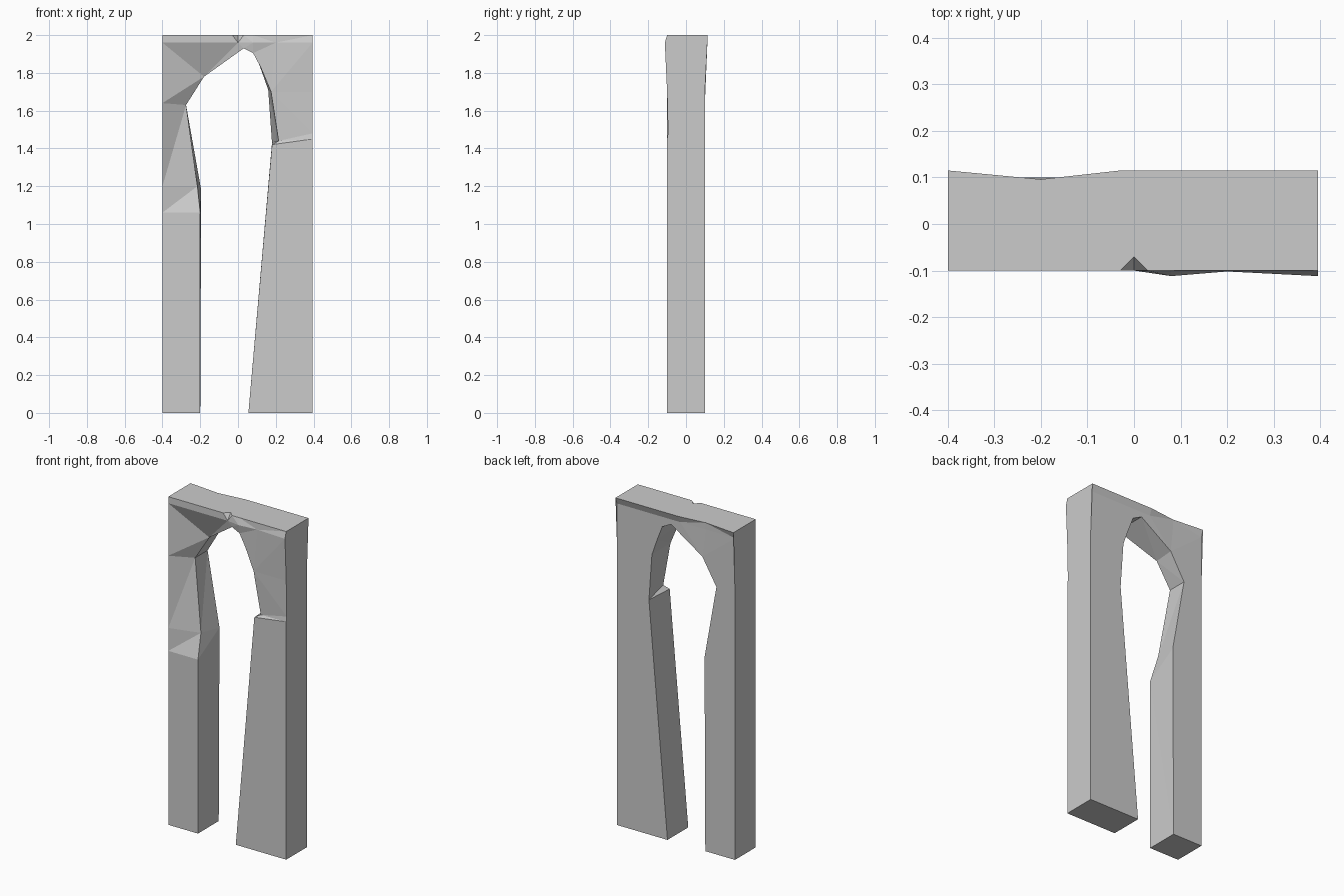
import bpy, bmesh

if "Cube" in bpy.data.objects:
    bpy.data.objects.remove(bpy.data.objects["Cube"])

FRONT, BACK, TOP, CREASE = -0.1, 0.1, 2.0, 1.96


# Cross-section of a leg: inner front, inner back, outer edge
def leg(ix, iy, iz, bx, bz, ox, oy, oz):
    of, ob = (ox, oy, oz), (ox, BACK, oz)
    return [(ix, iy, iz), of, of, ob, ob, (bx, BACK, bz)]


# Cross-section of the lintel: arch edge, crease under the cap, top edge
def lintel(ix, iy, iz, bx, bz, x, cy, ty, by):
    return [(ix, iy, iz), (x, cy, CREASE), (x, ty, TOP),
            (x, by, TOP), (x, min(by, BACK), CREASE), (bx, BACK, bz)]


left_leg = [
    (-.20, -.10, 0, -.20, 0, -.40, -.10, 0),
    (-.20, -.10, 1.06, -.195, 1.18, -.40, -.10, 1.06),
    (-.215, -.05, 1.20, -.195, 1.18, -.40, -.10, 1.20),
    (-.275, -.02, 1.63, -.275, 1.63, -.40, -.10, 1.64),
]
arch_top = [
    (-.18, -.02, 1.78, -.18, 1.79, -.40, -.10, -.10, .115),
    (-.18, -.02, 1.78, -.18, 1.79, -.20, -.10, -.10, .096),
    (.03, -.10, 1.93, .03, 1.93, 0, -.10, -.07, .115),
    (.08, -.10, 1.905, .09, 1.90, .08, -.112, -.10, .115),
    (.12, -.10, 1.83, .125, 1.81, .20, -.102, -.10, .115),
    (.175, -.10, 1.70, .16, 1.71, .395, -.112, -.10, .115),
]
right_leg = [
    (.175, -.10, 1.70, .16, 1.71, .395, -.10, 1.70),
    (.215, -.088, 1.44, .18, 1.43, .395, -.095, 1.48),
    (.18, -.10, 1.42, .18, 1.43, .395, -.10, 1.45),
    (.055, -.10, 0, .055, 0, .395, -.10, 0),
]

# Sections in order, with the chip in the front top edge squeezed in
rings = [leg(*s) for s in left_leg]
for s in arch_top:
    ring = lintel(*s)
    if s[5] == 0:
        for dx in (-.03, 0, .03):
            r = list(ring)
            r[2] = (dx, -.07 if dx == 0 else FRONT, TOP)
            r[3] = (dx, .115, TOP)
            r[4] = (dx, BACK, CREASE)
            rings.append(r)
    else:
        rings.append(ring)
rings += [leg(*s) for s in right_leg]

# Skin the sections, sharing coincident points
bm = bmesh.new()
cache = {}


def vert(p):
    key = tuple(round(c, 4) for c in p)
    if key not in cache:
        cache[key] = bm.verts.new(p)
    return cache[key]


def face(points):
    vs = list(dict.fromkeys(vert(p) for p in points))
    if len(vs) > 2 and not bm.faces.get(vs):
        bm.faces.new(vs)


for a, b in zip(rings, rings[1:]):
    for i in range(6):
        j = (i + 1) % 6
        face((a[i], a[j], b[j], b[i]))
face(rings[0])
face(rings[-1])
bmesh.ops.triangulate(bm, faces=[f for f in bm.faces if len(f.verts) == 4])
bmesh.ops.dissolve_degenerate(bm, dist=0.0005, edges=bm.edges[:])
bmesh.ops.recalc_face_normals(bm, faces=bm.faces[:])

mesh = bpy.data.meshes.new("archway")
bm.to_mesh(mesh)
bm.free()
bpy.context.collection.objects.link(bpy.data.objects.new("archway", mesh))
